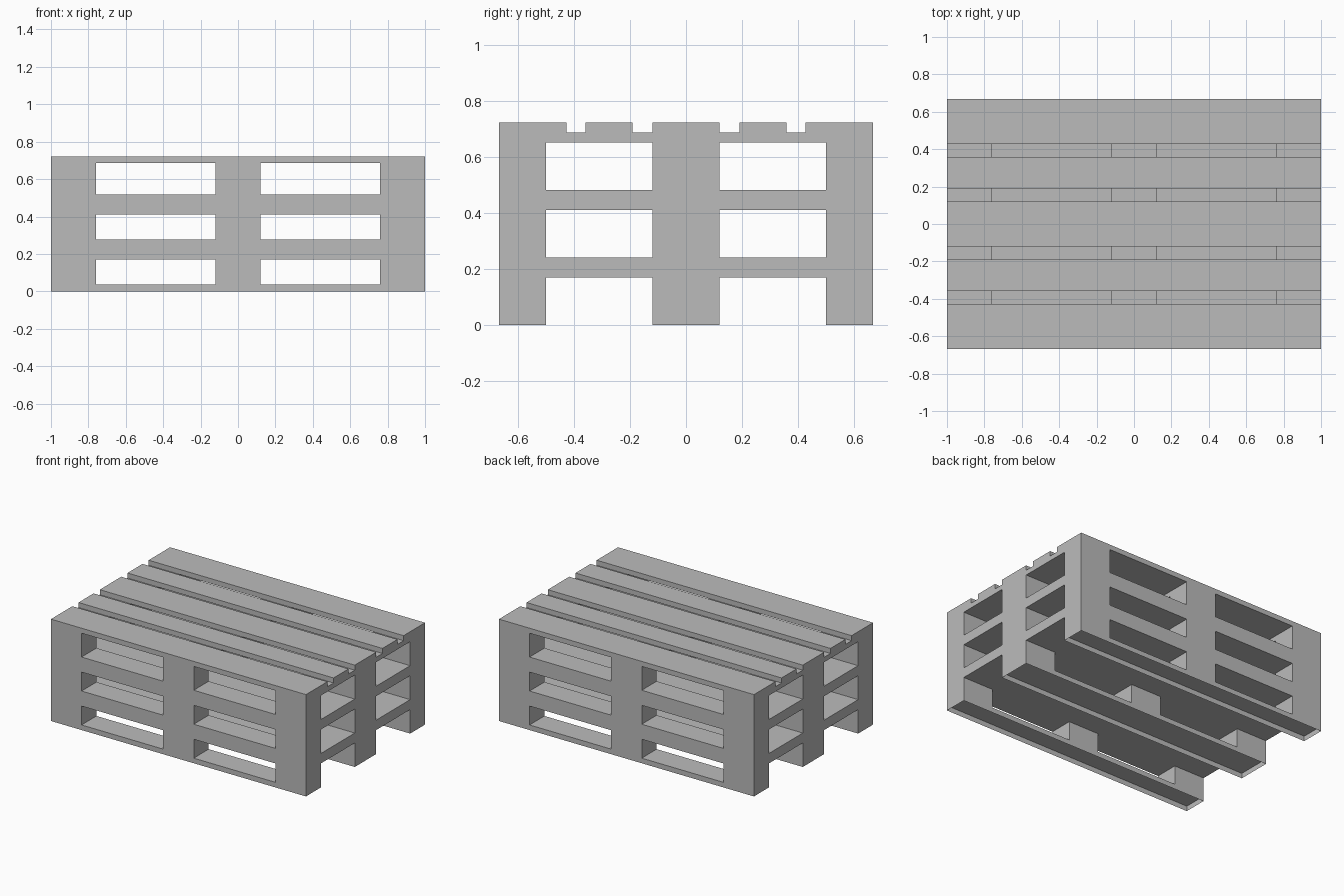
import bpy, bmesh

if "Cube" in bpy.data.objects:
    bpy.data.objects.remove(bpy.data.objects["Cube"])

grey = bpy.data.materials.new("plain grey")
grey.diffuse_color = (0.5, 0.5, 0.5, 1)
grey.use_nodes = True
grey.node_tree.nodes["Principled BSDF"].inputs["Base Color"].default_value = grey.diffuse_color

# Spans shared by all pallets: three columns in x, three rows in y
COLS = [(-1, -0.76), (-0.12, 0.12), (0.76, 1)]
ROWS = [(-0.667, -0.5), (-0.12, 0.12), (0.5, 0.667)]
BOARDS = [(-0.667, -0.427), (-0.358, -0.19), (-0.12, 0.12), (0.19, 0.358), (0.427, 0.667)]
LENGTH, DEPTH = (-1, 1), (-0.667, 0.667)
SKID, BLOCK, STRINGER, HEIGHT = 0.036, 0.17, 0.205, 0.2407


def part(name, boxes, open_bottom=False):
    """One object made of axis-aligned boxes given as (x span, y span, z span)."""
    bm = bmesh.new()
    for spans in boxes:
        verts = bmesh.ops.create_cube(bm, size=1)["verts"]
        for v in verts:
            for i, (low, high) in enumerate(spans):
                v.co[i] = high if v.co[i] > 0 else low
    if open_bottom:
        bm.normal_update()
        down = [f for f in bm.faces if f.normal.z < -0.5]
        bmesh.ops.delete(bm, geom=down, context='FACES')
    mesh = bpy.data.meshes.new(name)
    bm.to_mesh(mesh)
    bm.free()
    mesh.materials.append(grey)
    bpy.context.collection.objects.link(bpy.data.objects.new(name, mesh))


for n, level in enumerate(("bottom", "middle", "top")):
    z = n * HEIGHT
    # Skids, hollow underneath on the lowest pallet
    part(level + "_skids", [(LENGTH, r, (z, z + SKID)) for r in ROWS], n == 0)
    # Nine spacer blocks
    part(level + "_blocks", [(c, r, (z + SKID, z + BLOCK)) for c in COLS for r in ROWS])
    if level == "top":
        # Cross stringers and the slatted deck
        part("top_stringers", [(c, DEPTH, (z + BLOCK, z + STRINGER)) for c in COLS])
        part("top_deck_boards", [(LENGTH, b, (z + STRINGER, z + HEIGHT)) for b in BOARDS])
    else:
        # Covered pallets have a plain solid deck
        part(level + "_deck", [(LENGTH, DEPTH, (z + BLOCK, z + HEIGHT))])
